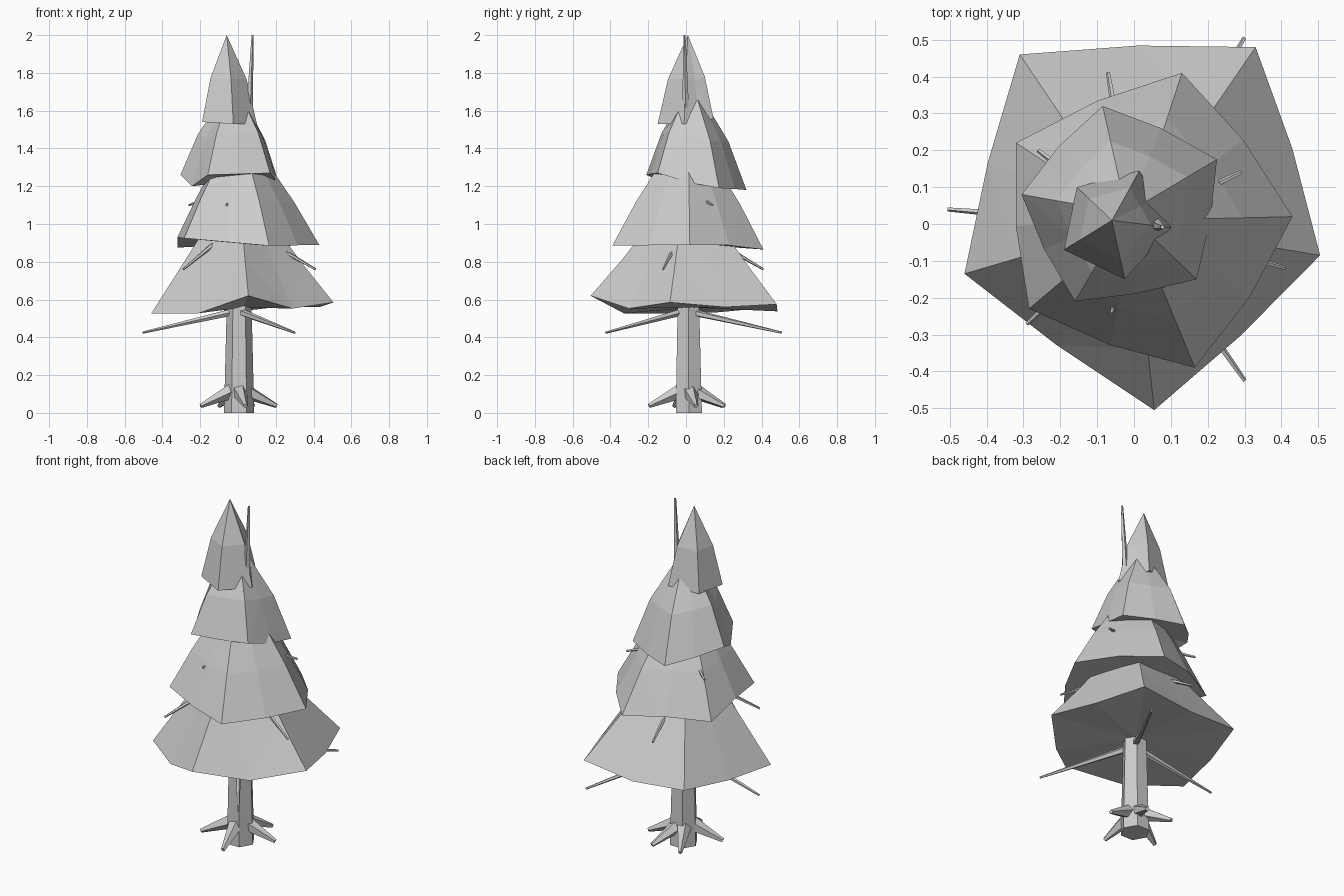
import bpy, bmesh
from math import cos, sin, radians, pi
from mathutils import Vector

default = bpy.data.objects.get("Cube")
if default:
    bpy.data.objects.remove(default, do_unlink=True)

grey = bpy.data.materials.new("plain grey")
grey.use_nodes = True
colour = (0.6, 0.6, 0.6, 1)
grey.diffuse_color = colour
grey.node_tree.nodes["Principled BSDF"].inputs["Base Color"].default_value = colour


def finish(name, bm):
    """Turn a bmesh into a flat-shaded object."""
    bmesh.ops.recalc_face_normals(bm, faces=bm.faces)
    mesh = bpy.data.meshes.new(name)
    bm.to_mesh(mesh)
    bm.free()
    mesh.materials.append(grey)
    obj = bpy.data.objects.new(name, mesh)
    bpy.context.collection.objects.link(obj)
    return obj


def bridge(bm, lower, upper):
    """Join two equal rings of vertices with quads."""
    count = len(lower)
    for i in range(count):
        j = (i + 1) % count
        bm.faces.new((lower[i], lower[j], upper[j], upper[i]))


def fan(bm, ring, centre):
    """Close a ring of vertices towards one point."""
    tip = bm.verts.new(centre)
    for a, b in zip(ring, ring[1:] + ring[:1]):
        bm.faces.new((a, b, tip))


def foliage(name, corners, drops, bulge, waist_z, waist_scale, apex):
    """Irregular five-cornered skirt: rim, narrower waist and pointed top."""
    bm = bmesh.new()
    apex = Vector(apex)
    points = [Vector(c) for c in corners]
    rim_points = []
    for i, p in enumerate(points):
        middle = (p + points[(i + 1) % len(points)]) / 2
        middle.x *= bulge
        middle.y *= bulge
        middle.z -= drops[i]
        rim_points += [p, middle]
    mean = sum(rim_points, Vector()) / len(rim_points)
    waist_points = []
    for p in rim_points:
        w = apex.lerp(p, waist_scale)
        w.z = waist_z + (p.z - mean.z) / 2
        waist_points.append(w)
    rim = [bm.verts.new(p) for p in rim_points]
    waist = [bm.verts.new(p) for p in waist_points]
    bridge(bm, rim, waist)
    fan(bm, waist, apex)
    fan(bm, rim, mean)
    # split the skirt quads into crisp facets
    bmesh.ops.triangulate(bm, faces=[f for f in bm.faces if len(f.verts) > 3])
    return finish(name, bm)


def spike(name, start, end, r_start, r_end, sides=5, turn=0.0):
    """Tapered straight stick between two points."""
    bm = bmesh.new()
    start, end = Vector(start), Vector(end)
    rotation = (end - start).to_track_quat("Z", "Y")
    rings = []
    for centre, radius in ((start, r_start), (end, r_end)):
        ring = []
        for i in range(sides):
            a = turn + 2 * pi * i / sides
            offset = Vector((radius * cos(a), radius * sin(a), 0))
            ring.append(bm.verts.new(centre + rotation @ offset))
        rings.append(ring)
    bridge(bm, *rings)
    for ring in rings:
        bm.faces.new(ring)
    return finish(name, bm)


# Foliage skirts, from the ground up
foliage("foliage_bottom",
        [(-.31, .46, .56), (.33, .48, .575), (.505, -.085, .585),
         (.055, -.505, .62), (-.46, -.135, .525)],
        (.03, .02, .05, .045, .01), 1.03, .78, .67, (0, 0, 1.25))
foliage("foliage_lower_middle",
        [(-.32, .22, .875), (.13, .41, .865), (.43, .02, .89),
         (.165, -.39, .885), (-.285, -.23, .925)],
        (-.02, -.01, 0, 0, -.03), 1.06, 1.12, .69, (0, .01, 1.55))
foliage("foliage_upper_middle",
        [(-.085, .32, 1.18), (.225, .175, 1.19), (.17, -.15, 1.27),
         (-.16, -.21, 1.26), (-.305, .08, 1.26)],
        (0, .01, 0, .06, 0), 1.05, 1.46, .67, (-.02, .03, 1.76))
foliage("foliage_top",
        [(-.155, .1, 1.54), (.015, .145, 1.56), (.1, -.01, 1.53),
         (-.025, -.15, 1.53), (-.19, -.07, 1.54)],
        (0, .03, 0, 0, 0), 1, 1.77, .66, (-.06, .01, 2))

# Six-sided trunk, tapering upwards
spike("trunk", (.006, .015, 0), (.006, .01, 1.2), .08, .05, 6)

# Roots splayed around the foot of the trunk
for n, angle in enumerate((-79, 12, 68, 118, 200)):
    a = radians(angle)
    d = Vector((cos(a), sin(a), 0))
    spike(f"root_{n}", d * .04 + Vector((0, .01, .115)),
          d * .21 + Vector((0, .01, .037)), .042, .012)

# Bare twigs poking out of each level, drooping towards their tips
levels = [
    (.54, .02, [(-.505, .04, .425), (.3, .505, .425), (.3, -.425, .425)]),
    (1.0, .02, [(.41, -.12, .76), (-.07, .41, .76), (-.29, -.27, .76)]),
    (1.18, .018, [(-.06, -.24, 1.1), (-.26, .2, 1.1), (.29, .14, 1.1)]),
]
for level, (height, radius, tips) in enumerate(levels):
    for n, tip in enumerate(tips):
        spike(f"twig_{level}_{n}", (0, 0, height), tip, radius, .006)

# Upright twig beside the crown
spike("crown_twig", (.055, 0, 1.5), (.077, -.008, 2), .022, .006)
